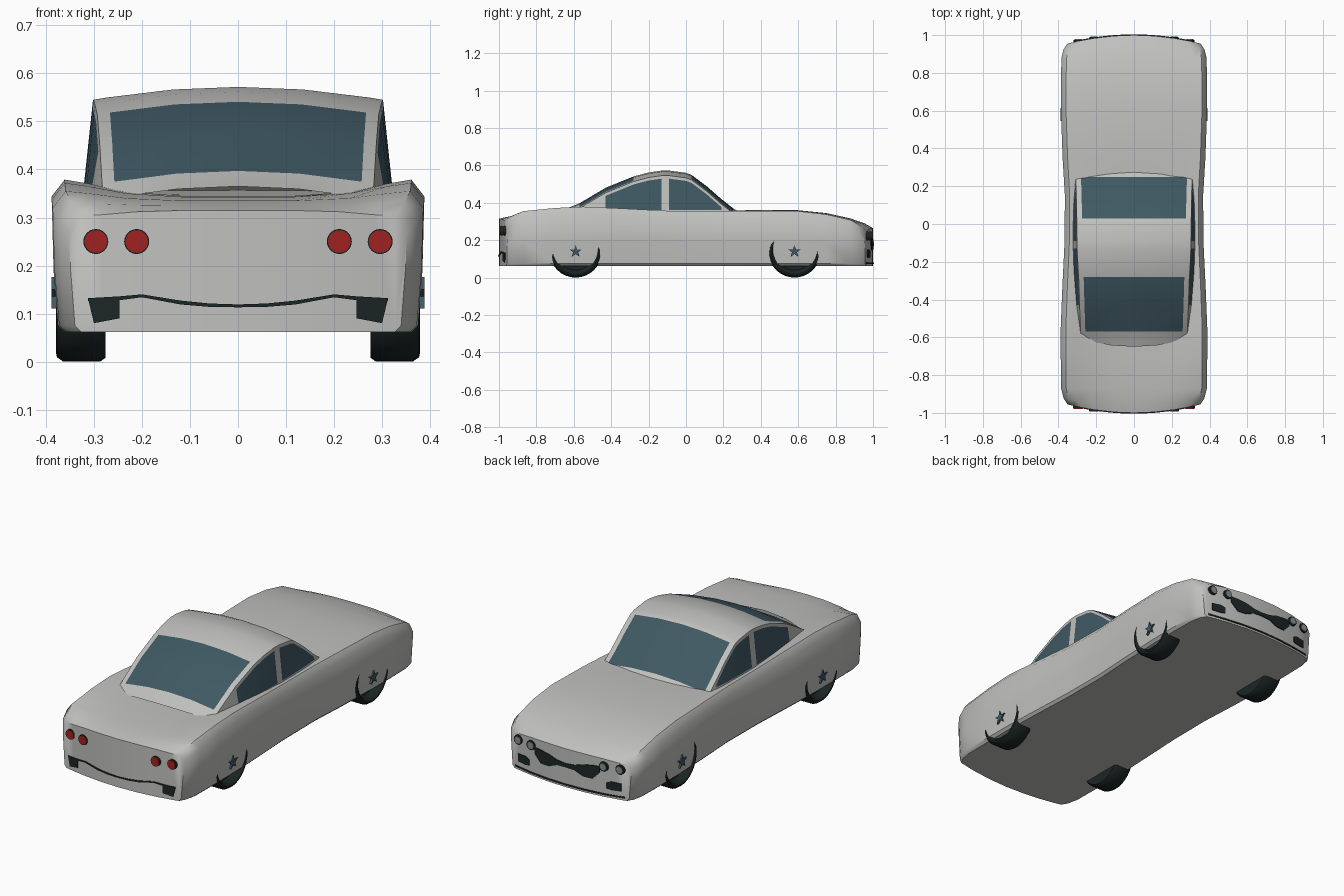
import bpy
import bmesh
from math import sin, cos, pi, radians

if "Cube" in bpy.data.objects:
    bpy.data.objects.remove(bpy.data.objects["Cube"], do_unlink=True)


def material(name, rgb):
    m = bpy.data.materials.new(name)
    m.use_nodes = True
    m.diffuse_color = (*rgb, 1)
    m.node_tree.nodes["Principled BSDF"].inputs["Base Color"].default_value = (*rgb, 1)
    return m


silver = material("silver paint", (.53, .53, .515))
glass = material("blue glass", (.05, .1, .125))
rubber = material("black rubber", (.012, .019, .019))
red = material("red lens", (.36, .015, .015))
clear = material("grey lens", (.25, .27, .27))


def make(name, verts, faces, mats, indices=None, angle=40):
    me = bpy.data.meshes.new(name)
    me.from_pydata(verts, [], faces)
    for m in mats:
        me.materials.append(m)
    if indices:
        me.polygons.foreach_set("material_index", indices)
    bm = bmesh.new()
    bm.from_mesh(me)
    bmesh.ops.recalc_face_normals(bm, faces=bm.faces)
    bm.to_mesh(me)
    bm.free()
    ob = bpy.data.objects.new(name, me)
    bpy.context.collection.objects.link(ob)
    bpy.ops.object.select_all(action='DESELECT')
    ob.select_set(True)
    bpy.context.view_layer.objects.active = ob
    bpy.ops.object.shade_smooth_by_angle(angle=radians(angle))
    return ob


def bridge(rows, count, closed=True):
    """Quads between consecutive rows of count points."""
    steps = count if closed else count - 1
    return [(r * count + i, r * count + (i + 1) % count,
             (r + 1) * count + (i + 1) % count, (r + 1) * count + i)
            for r in range(rows - 1) for i in range(steps)]


# Body shell: y, half width, centre height, shoulder height, end bow
stations = [
    (-1, .352, .315, .303, .045), (-.955, .372, .325, .33, .03),
    (-.87, .386, .335, .355, 0), (-.7, .388, .343, .372, 0),
    (-.55, .388, .345, .379, 0), (-.35, .38, .345, .37, 0),
    (-.1, .368, .342, .357, 0), (.15, .366, .348, .355, 0),
    (.35, .378, .362, .357, 0), (.6, .387, .36, .355, 0),
    (.75, .387, .345, .338, 0), (.88, .384, .316, .308, 0),
    (.955, .373, .29, .28, .03), (1, .352, .264, .252, .045)]
FLOOR = .062
verts = []
for y, w, zc, zs, bow in stations:
    half = [(0, zc), (.3, zc), (.6, zc + (zs - zc) * .25),
            (.8, zc + (zs - zc) * .75), (.93, zs), (1, zs - .035),
            (.99, .19), (.965, .075)]
    half += [(f, FLOOR) for f in (.93, .8, .6, .3, 0)]
    ring = half + [(-f, z) for f, z in half[11:0:-1]]
    sign = 1 if y > 0 else -1
    verts += [(f * w, y - sign * bow * f * f, z) for f, z in ring]
N = 24
faces = bridge(len(stations), N)
for base in (0, (len(stations) - 1) * N):
    caps = [(i, i + 1, 11 - i, 12 - i) for i in range(4)] + [(4, 5, 6, 7, 8)]
    for cap in caps:
        faces.append(tuple(base + i for i in cap))
        faces.append(tuple(base + (N - i) % N for i in reversed(cap)))
make("body_shell", verts, faces, [silver])

# Cabin: y, roof edge height, roof half width, sill half width
cabin = [
    (-.61, .338, .278, .28), (-.57, .37, .283, .292), (-.43, .453, .288, .312),
    (-.28, .514, .293, .322), (-.2, .535, .298, .325), (-.13, .545, .301, .326),
    (-.09, .545, .302, .326), (0, .533, .303, .326), (.03, .522, .303, .325),
    (.11, .462, .304, .324), (.19, .392, .306, .32), (.25, .345, .309, .315),
    (.262, .33, .31, .313)]
fractions = (-1, -.91, -.45, 0, .45, .91, 1)
SILL, GLASS_LOW = .32, .362
verts = []
for k, (y, z, w, base) in enumerate(cabin):
    bow = -.04 if k == 0 else .012 if k == len(cabin) - 1 else 0
    top = max(z - .016, SILL)
    low = min(GLASS_LOW, top)

    def wall(h):
        return base + (w - base) * (h - SILL) / (z - SILL)
    side = [(SILL, base), (low, wall(low)), (top, wall(top))]
    verts += [(-x, y, h) for h, x in side]
    verts += [(f * w, y + bow * (1 - f * f), z + .027 * (1 - f * f)) for f in fractions]
    verts += [(x, y, h) for h, x in reversed(side)]
W = len(fractions) + 6
faces = bridge(len(cabin), W, closed=False)
indices = []
for k in range(len(cabin) - 1):
    mid = (cabin[k][0] + cabin[k + 1][0]) / 2
    screen = -.57 < mid < -.28 or .03 < mid < .25
    door = -.43 < mid < -.13 or -.09 < mid < .19
    for i in range(W - 1):
        is_glass = (screen and 4 <= i <= 7) or (door and i in (1, W - 3))
        indices.append(int(is_glass))
make("cabin", verts, faces, [silver, glass], indices, angle=30)


# Wheels and star hubs
def lathe_x(name, profile, side, y, z, mat, steps=32):
    pts = [(side * x, y + r * cos(2 * pi * i / steps), z + r * sin(2 * pi * i / steps))
           for r, x in profile for i in range(steps)]
    fs = bridge(len(profile), steps)
    fs += [tuple(range(steps)), tuple(range((len(profile) - 1) * steps, len(pts)))]
    return make(name, pts, fs, [mat])


def star_hub(name, side, y, z):
    pts = []
    for x in (.37, .388):
        for i in range(10):
            r = .036 if i % 2 == 0 else .014
            a = pi / 2 + i * pi / 5
            pts.append((side * x, y + r * cos(a), z + r * sin(a)))
    make(name, pts, bridge(2, 10) + [tuple(range(10)), tuple(range(10, 20))], [glass], angle=20)


tyre = [(.1, .34), (.113, .372), (.122, .379), (.131, .377), (.14, .364),
        (.14, .287), (.132, .276), (.1, .276)]
for end, y in (("rear", -.59), ("front", .58)):
    for label, side in (("left", 1), ("right", -1)):
        lathe_x(f"{end}_{label}_wheel", tyre, side, y, .14, rubber)
        star_hub(f"{end}_{label}_hub", side, y, .14)


# Trim that follows the bowed end panels
def panel_y(x, end):
    return end * (1 - .045 * (x / .352) ** 2)


def strip(name, columns, end, mat=rubber):
    pts = []
    for x, low, high in columns:
        y = panel_y(x, end)
        pts += [(x, y - end * .004, low), (x, y + end * .004, low),
                (x, y + end * .004, high), (x, y - end * .004, high)]
    last = len(pts) - 4
    make(name, pts, bridge(len(columns), 4) + [(0, 1, 2, 3), tuple(range(last, last + 4))], [mat])


def mirrored(columns):
    return [(-x, a, b) for x, a, b in reversed(columns) if x > 0] + columns


def lamp(name, x, z, end, radius, out, mat):
    y = panel_y(x, end)
    pts = [(x + radius * cos(2 * pi * i / 24), y + end * d, z + radius * sin(2 * pi * i / 24))
           for d in (-.01, out) for i in range(24)]
    make(name, pts, bridge(2, 24) + [tuple(range(24)), tuple(range(24, 48))], [mat])


strip("rear_bumper_line", mirrored([(0, .113, .119), (.06, .114, .121), (.12, .119, .127),
                                    (.2, .134, .14), (.245, .128, .136), (.312, .126, .132)]), -1)
strip("front_grille", mirrored([(0, .168, .188), (.05, .166, .192), (.1, .145, .208),
                                (.15, .145, .215), (.19, .185, .218)]), 1)
strip("front_lower_line", mirrored([(0, .072, .08), (.12, .072, .08),
                                    (.22, .072, .08), (.32, .074, .082)]), 1)
for label, side in (("left", 1), ("right", -1)):
    strip(f"rear_{label}_exhaust_patch",
          [(side * .247, .09, .132), (side * .3, .08, .13), (side * .311, .126, .131)], -1)
    strip(f"front_{label}_intake",
          [(side * .225, .11, .14), (side * .25, .106, .15), (side * .3, .108, .148)], 1)
    for place, x in (("inner", .211), ("outer", .296)):
        lamp(f"rear_{label}_{place}_lamp_rim", side * x, .25, -1, .026, .007, rubber)
        lamp(f"rear_{label}_{place}_lamp", side * x, .25, -1, .0235, .01, red)
        lamp(f"front_{label}_{place}_lamp_rim", side * x, .222, 1, .025, .007, rubber)
        lamp(f"front_{label}_{place}_lamp", side * x, .222, 1, .018, .01, clear)
